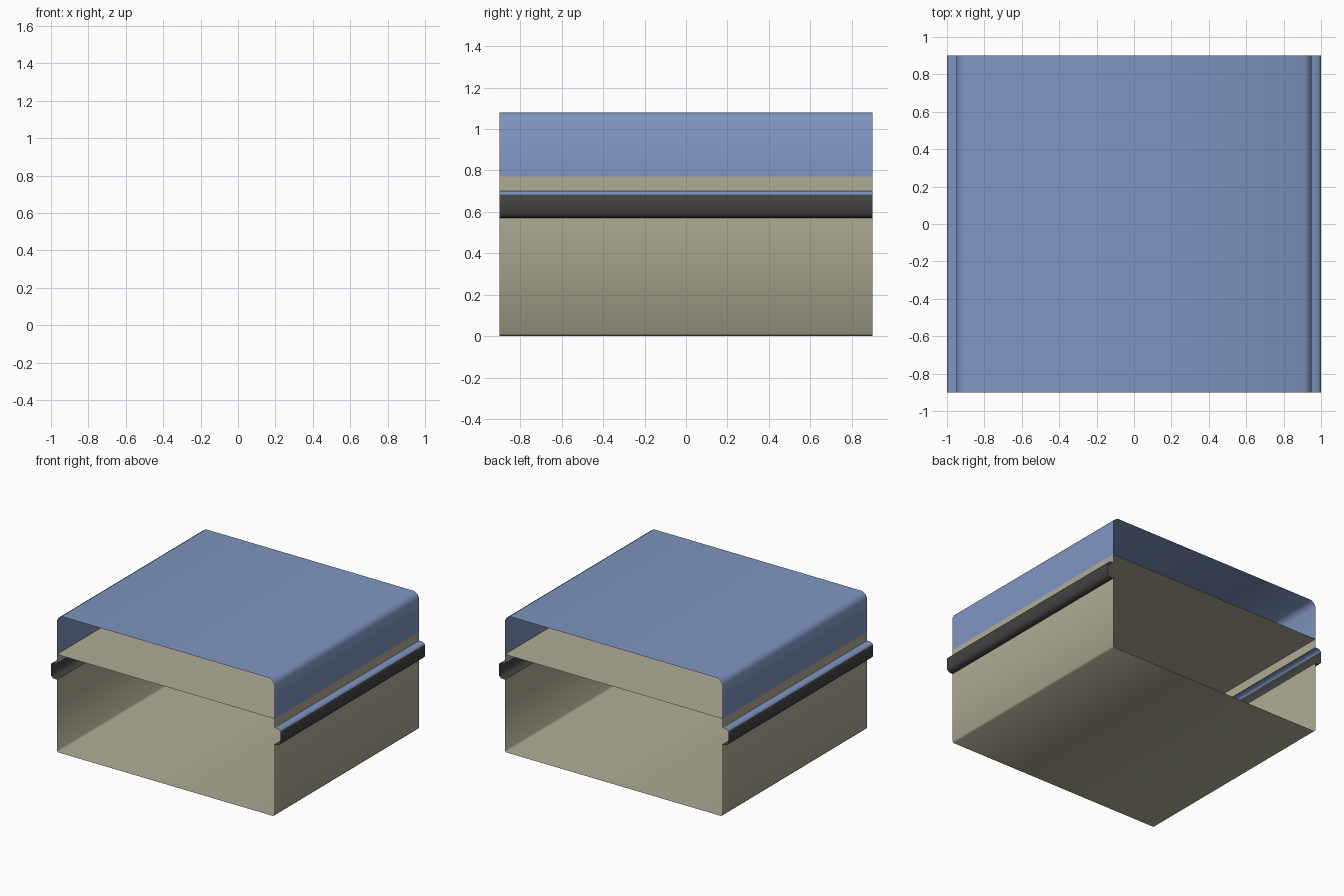
import bpy
import bmesh
import math

if "Cube" in bpy.data.objects:
    bpy.data.objects.remove(bpy.data.objects["Cube"])

HALF = 0.9  # half depth along y


def material(name, rgb):
    m = bpy.data.materials.new(name)
    m.diffuse_color = (*rgb, 1)
    m.use_nodes = True
    m.node_tree.nodes["Principled BSDF"].inputs["Base Color"].default_value = m.diffuse_color
    return m


blue = material("slate_blue", (0.21, 0.30, 0.53))
beige = material("warm_beige", (0.43, 0.41, 0.30))
dark = material("charcoal", (0.055, 0.055, 0.055))


def sheet(name, profile, mats, rule=None):
    """Extrude an open x-z profile along y as a thin open-ended sheet."""
    bm = bmesh.new()
    rows = [[bm.verts.new((x, y, z)) for x, z in profile] for y in (-HALF, HALF)]
    for i in range(len(profile) - 1):
        f = bm.faces.new((rows[0][i], rows[0][i + 1], rows[1][i + 1], rows[1][i]))
        if rule:
            f.material_index = rule(f.calc_center_median())
    me = bpy.data.meshes.new(name)
    bm.to_mesh(me)
    bm.free()
    for m in mats:
        me.materials.append(m)
    ob = bpy.data.objects.new(name, me)
    bpy.context.collection.objects.link(ob)
    bpy.ops.object.select_all(action='DESELECT')
    ob.select_set(True)
    bpy.context.view_layer.objects.active = ob
    bpy.ops.object.shade_smooth_by_angle(angle=math.radians(60))
    return ob


def mirrored(half):
    """Complete a right-hand half profile with its left-hand mirror."""
    return half + [(-x, z) for x, z in reversed(half)]


# Lid: side walls, rounded shoulders and flat top (right to left)
sheet("lid", mirrored([(0.95, 0.77), (0.95, 1.035), (0.937, 1.062), (0.91, 1.08)]), [blue])

# Lower tray: side walls below the rails with chamfered floor (left to right)
sheet("tray", mirrored([(-0.95, 0.57), (-0.95, 0.012), (-0.938, 0)]), [beige])

# Deck between tray and lid, with the narrow wall strips above the rails
sheet("deck", mirrored([(0.95, 0.70), (0.95, 0.77)]), [beige])

# Side rails bulging out of the wall gap, blue on their upper face
rail = [(0.95, 0.57), (0.985, 0.573), (1.0, 0.588), (1.0, 0.683), (0.985, 0.697), (0.95, 0.70)]
for side, s in (("right", 1), ("left", -1)):
    pts = [(s * x, z) for x, z in rail]
    if s < 0:
        pts.reverse()
    sheet(side + "_rail", pts, [dark, blue], lambda c: int(c.z > 0.685))
